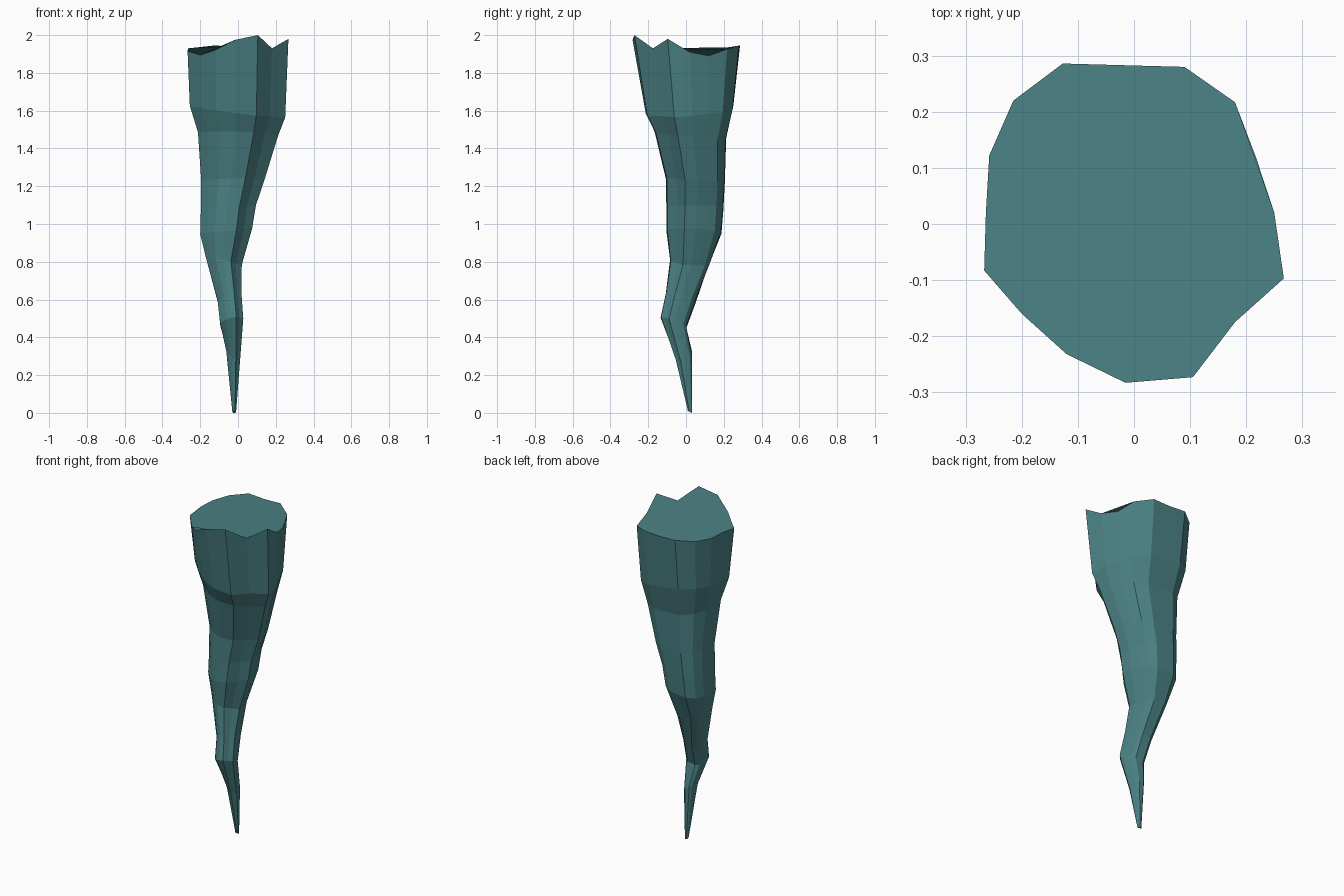
import bpy, bmesh

# Jagged rim, counter-clockwise: x, y, z
RIM = [(0.267, -0.097, 1.98), (0.25, 0.02, 1.91), (0.217, 0.12, 1.89), (0.18, 0.217, 1.925),
       (0.09, 0.28, 1.945), (-0.02, 0.283, 1.94), (-0.127, 0.286, 1.945), (-0.215, 0.22, 1.935),
       (-0.258, 0.122, 1.93), (-0.264, 0.02, 1.93), (-0.267, -0.083, 1.915), (-0.2, -0.16, 1.895),
       (-0.12, -0.232, 1.92), (-0.015, -0.283, 1.975), (0.105, -0.273, 2.0), (0.18, -0.175, 1.93)]

# Lower rings: z, x min, x max, y min, y max, z tilt along x, z tilt along y
RINGS = [(0.005, -0.03, -0.01, 0.01, 0.032, 0.0, -0.005),
         (0.30, -0.062, 0.01, -0.055, 0.032, -0.03, 0.01),
         (0.48, -0.095, 0.028, -0.135, 0.002, 0.01, -0.025),
         (0.61, -0.108, 0.018, -0.108, 0.05, 0.02, -0.02),
         (0.80, -0.17, 0.02, -0.085, 0.125, -0.02, -0.01),
         (0.96, -0.20, 0.075, -0.105, 0.187, 0.015, -0.005),
         (1.08, -0.197, 0.095, -0.105, 0.197, 0.02, 0.0),
         (1.23, -0.195, 0.14, -0.108, 0.205, 0.0, -0.01),
         (1.47, -0.212, 0.212, -0.168, 0.212, -0.01, -0.02),
         (1.60, -0.255, 0.25, -0.215, 0.25, -0.03, 0.015)]

bm = bmesh.new()
loops = []
for z, x0, x1, y0, y1, tx, ty in RINGS:
    loop = []
    for rx, ry, _ in RIM:
        u, v = rx / 0.267, ry / 0.285
        loop.append(bm.verts.new(((x0 + x1) / 2 + u * (x1 - x0) / 2,
                                  (y0 + y1) / 2 + v * (y1 - y0) / 2,
                                  z + u * tx + v * ty)))
    loops.append(loop)
loops.append([bm.verts.new(p) for p in RIM])

# Walls between rings, then the tip and the broken top
n = len(RIM)
for a, b in zip(loops, loops[1:]):
    for i in range(n):
        j = (i + 1) % n
        bm.faces.new((a[i], a[j], b[j], b[i]))
bm.faces.new(loops[0][::-1])
bm.faces.new(loops[-1])
bm.normal_update()

mesh = bpy.data.meshes.new("stalactite")
bm.to_mesh(mesh)
bm.free()
stalactite = bpy.data.objects.new("stalactite", mesh)
bpy.context.collection.objects.link(stalactite)

stone = bpy.data.materials.new("teal_stone")
stone.diffuse_color = (0.07, 0.22, 0.23, 1)
mesh.materials.append(stone)
